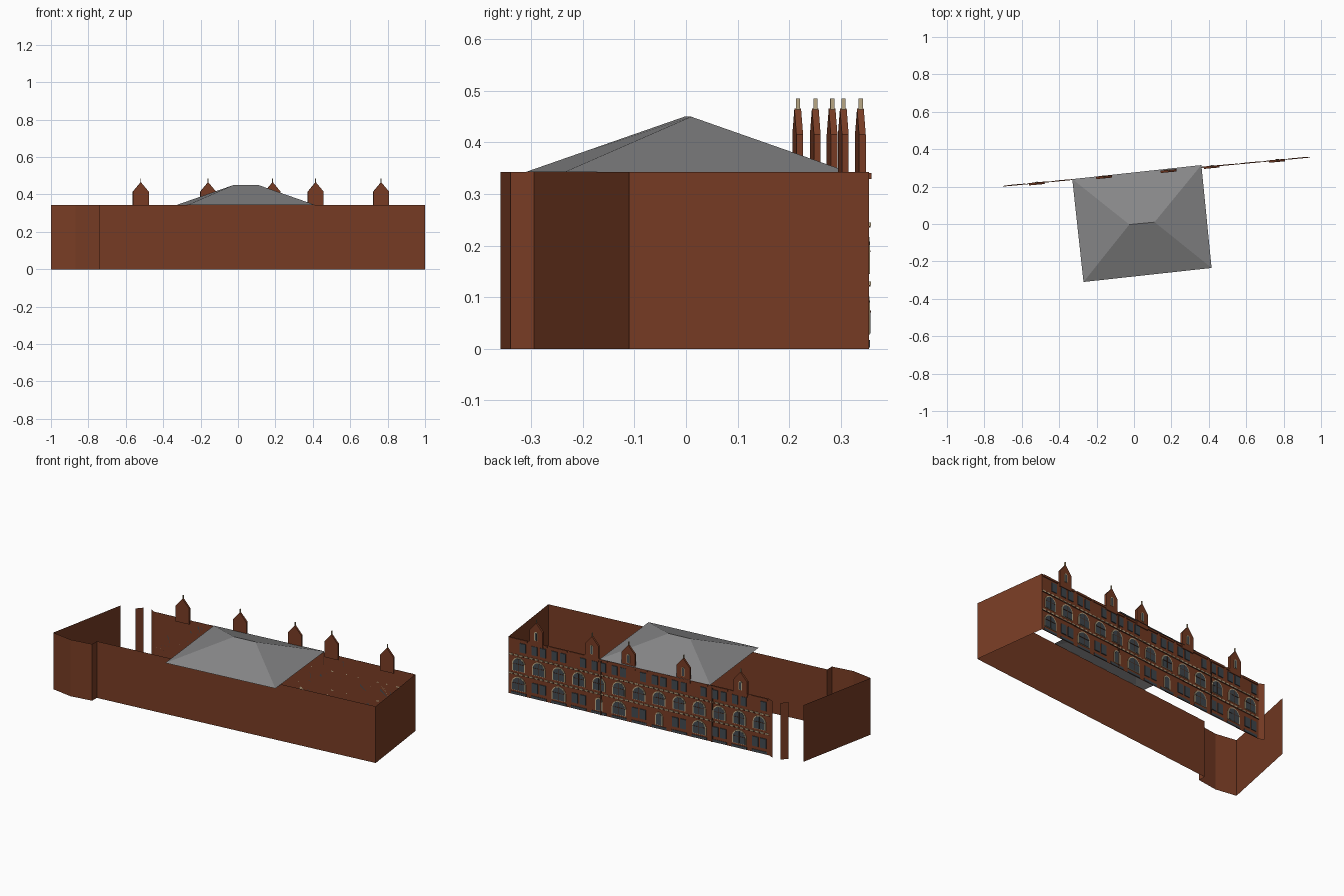
import bpy, bmesh, math
from mathutils import Vector

if "Cube" in bpy.data.objects:
    bpy.data.objects.remove(bpy.data.objects["Cube"])

H = 0.343                                   # wall height


def material(name, r, g, b):
    m = bpy.data.materials.new(name)
    m.diffuse_color = (r, g, b, 1)
    m.use_nodes = True
    m.node_tree.nodes["Principled BSDF"].inputs["Base Color"].default_value = m.diffuse_color
    return m


BRICK = material("red_brown_brick", 0.19, 0.046, 0.018)
SLATE = material("grey_roof", 0.24, 0.24, 0.245)
STONE = material("cream_stone", 0.50, 0.40, 0.24)
GLASS = material("dark_glass", 0.055, 0.068, 0.08)
TRIM = material("dark_brown_trim", 0.07, 0.025, 0.013)


def finish(name, bm, mat, solid=True):
    if solid:
        bmesh.ops.recalc_face_normals(bm, faces=bm.faces)
    me = bpy.data.meshes.new(name)
    bm.to_mesh(me)
    bm.free()
    me.materials.append(mat)
    ob = bpy.data.objects.new(name, me)
    bpy.context.collection.objects.link(ob)


# Decorated facade frame: u along the wall, z up, d outwards
A, B = Vector((-0.70, 0.20, 0)), Vector((0.94, 0.355, 0))
L = (B - A).length
U = (B - A).normalized()
N = Vector((-U.y, U.x, 0))


def place(u, z, d):
    return A + U * u + N * d + Vector((0, 0, z))


def prism(bm, outline, d0, d1):
    lo = [bm.verts.new(place(u, z, d0)) for u, z in outline]
    hi = [bm.verts.new(place(u, z, d1)) for u, z in outline]
    n = len(outline)
    bm.faces.new(lo)
    bm.faces.new(hi[::-1])
    for i in range(n):
        j = (i + 1) % n
        bm.faces.new((lo[i], hi[i], hi[j], lo[j]))


def rect(u, w, z0, z1):
    return [(u - w / 2, z0), (u + w / 2, z0), (u + w / 2, z1), (u - w / 2, z1)]


def arch(u, w, z0, z1, n=10):
    r = w / 2
    return [(u - r, z0), (u + r, z0)] + [
        (u + r * math.cos(math.pi * i / n), z1 - r + r * math.sin(math.pi * i / n))
        for i in range(n + 1)]


# Outer walls: a thin open shell, plus a loose strip at the open corner
plan = [(-0.90, 0.16), (-1.0, -0.34), (-0.87, -0.36), (-0.74, -0.34), (-0.74, -0.295),
        (1.0, -0.11), (0.94, 0.355), (-0.70, 0.20), (-0.73, 0.215)]
for name, path in (("outer_walls", plan), ("corner_strip", [(-0.78, 0.211), (-0.81, 0.176)])):
    bm = bmesh.new()
    lo = [bm.verts.new((x, y, 0)) for x, y in path]
    hi = [bm.verts.new((x, y, H)) for x, y in path]
    for i in range(len(path) - 1):
        bm.faces.new((lo[i], lo[i + 1], hi[i + 1], hi[i]))
    finish(name, bm, BRICK, solid=False)

# Hipped roof
bm = bmesh.new()
a, b, c, d, p, q = [bm.verts.new(v) for v in (
    (-0.27, -0.31, H), (0.415, -0.235, H), (0.36, 0.315, H), (-0.33, 0.24, H),
    (-0.025, -0.003, 0.45), (0.11, 0.01, 0.45))]
for f in ((a, b, q, p), (b, c, q), (c, d, p, q), (d, a, p)):
    bm.faces.new(f)
finish("hipped_roof", bm, SLATE, solid=False)

brick, stone, glass, trim = (bmesh.new() for _ in range(4))


def window(shape, u, w, z0, z1, edge=0.0):
    if edge:
        prism(stone, shape(u, w + 2 * edge, z0, z1 + edge), 0, 0.0035)
    prism(glass, shape(u, w, z0 + 0.002, z1), 0, 0.0045)
    if w > 0.04:                            # glazing bars
        prism(trim, rect(u, 0.003, z0 + 0.002, z1 - 0.002), 0.004, 0.0055)
        zm = z0 + (z1 - z0) * 0.55
        prism(trim, rect(u, w, zm, zm + 0.003), 0.004, 0.0055)


# Three storeys of windows, with a different mix on the ground floor
BAYS = 13
step = L / BAYS
ground = "RARARNRANRARA"
for i in range(BAYS):
    u = (i + 0.5) * step
    window(rect, u - 0.027, 0.036, 0.262, 0.318)
    if i % 3:
        window(rect, u + 0.027, 0.036, 0.262, 0.318)
    window(arch, u, 0.070, 0.145, 0.222, 0.006)
    kind = ground[i]
    if kind == "A":
        window(arch, u, 0.078, 0.028, 0.106, 0.006)
    elif kind == "N":
        window(arch, u, 0.034, 0.024, 0.096, 0.006)
    else:
        window(rect, u - 0.025, 0.038, 0.035, 0.095)
        window(rect, u + 0.025, 0.038, 0.035, 0.095)
    # basement lights and cornice blocks
    prism(glass, rect(u, step * 0.75, 0.003, 0.017), 0, 0.003)
    prism(brick, rect(u, step * 0.85, 0.329, 0.341), 0, 0.005)

# Broken stone string courses
count = 52
for z in (0.124, 0.238):
    prism(trim, rect(L / 2, L, z - 0.003, z), 0, 0.003)
    for i in range(count):
        prism(stone, rect((i + 0.5) * L / count, L / count * 0.65, z, z + 0.007), 0, 0.004)

# Downpipes
for x in (-0.34, 0.36):
    prism(trim, rect((x - A.x) / U.x, 0.008, 0, H), 0, 0.005)

# Gabled turrets with a slit window and a finial
for x in (-0.52, -0.16, 0.185, 0.415, 0.765):
    u = (x - A.x) / U.x
    w = 0.0425
    prism(brick, [(u - w, 0.32), (u + w, 0.32), (u + w, 0.415), (u, 0.466), (u - w, 0.415)],
          -0.007, 0.006)
    prism(stone, rect(u, 0.004, 0.46, 0.485), -0.004, 0.004)
    prism(stone, arch(u, 0.020, 0.358, 0.412), 0.006, 0.008)
    prism(glass, arch(u, 0.012, 0.360, 0.407), 0.006, 0.009)

finish("turrets_and_cornice", brick, BRICK)
finish("stone_dressings", stone, STONE)
finish("window_panes", glass, GLASS)
finish("pipes_and_glazing_bars", trim, TRIM)
